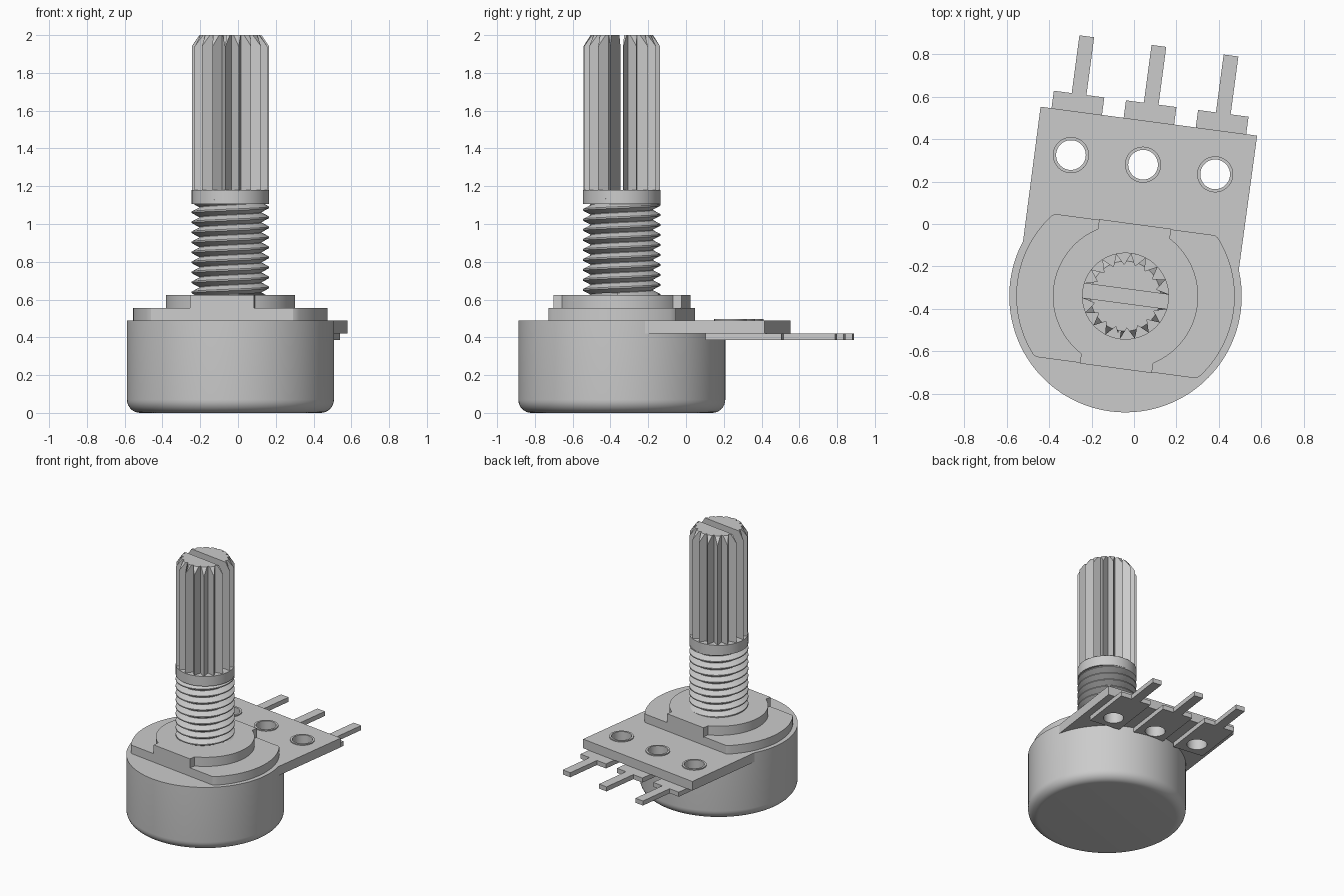
import bpy, bmesh
from math import sin, cos, pi, radians
from mathutils import Matrix

if "Cube" in bpy.data.objects:
    bpy.data.objects.remove(bpy.data.objects["Cube"])

# Whole part is turned slightly about the shaft axis
PLACE = Matrix.Translation((-0.04, -0.34, 0)) @ Matrix.Rotation(radians(-7.6), 4, 'Z')

grey = bpy.data.materials.new("plain_grey")
grey.use_nodes = True
grey.diffuse_color = (0.6, 0.6, 0.6, 1)
grey.node_tree.nodes["Principled BSDF"].inputs["Base Color"].default_value = grey.diffuse_color


def finish(name, bm):
    bmesh.ops.recalc_face_normals(bm, faces=bm.faces)
    mesh = bpy.data.meshes.new(name)
    bm.to_mesh(mesh)
    bm.free()
    mesh.materials.append(grey)
    ob = bpy.data.objects.new(name, mesh)
    bpy.context.collection.objects.link(ob)
    ob.matrix_world = PLACE
    return ob


def select(ob):
    bpy.ops.object.select_all(action='DESELECT')
    ob.select_set(True)
    bpy.context.view_layer.objects.active = ob


def smooth(ob, angle=30):
    select(ob)
    bpy.ops.object.shade_smooth_by_angle(angle=radians(angle))


def arc(r, start, end, n, x=0, y=0):
    angles = [radians(start + (end - start) * i / n) for i in range(n + 1)]
    return [(x + r * cos(a), y + r * sin(a)) for a in angles]


def circle(r, n=96, x=0, y=0):
    return arc(r, 0, 360, n, x, y)[:-1]


def prism(name, outline, z0, z1):
    bm = bmesh.new()
    face = bm.faces.new([bm.verts.new((x, y, z0)) for x, y in outline])
    top = bmesh.ops.extrude_face_region(bm, geom=[face])["geom"]
    verts = [v for v in top if isinstance(v, bmesh.types.BMVert)]
    bmesh.ops.translate(bm, verts=verts, vec=(0, 0, z1 - z0))
    return finish(name, bm)


def lathe(name, profile, n=96, x=0, y=0, closed=False):
    """Turn (radius, z) points about a vertical axis; open profiles get end caps."""
    bm = bmesh.new()
    rings = [[bm.verts.new((px, py, z)) for px, py in circle(r, n, x, y)] for r, z in profile]
    pairs = list(zip(rings, rings[1:]))
    if closed:
        pairs.append((rings[-1], rings[0]))
    else:
        bm.faces.new(rings[0])
        bm.faces.new(rings[-1])
    for a, b in pairs:
        for i in range(n):
            j = (i + 1) % n
            bm.faces.new((a[i], a[j], b[j], b[i]))
    return finish(name, bm)


def cut(ob, cutter, operation='DIFFERENCE'):
    cutter.hide_render = True
    mod = ob.modifiers.new("cut", 'BOOLEAN')
    mod.object, mod.operation, mod.solver = cutter, operation, 'EXACT'
    bpy.context.view_layer.update()
    select(ob)
    bpy.ops.object.modifier_apply(modifier=mod.name)
    bpy.data.objects.remove(cutter)


# Round can with a filleted bottom edge
R, FILLET = 0.548, 0.07
fillet = [(R - FILLET + x, FILLET + y) for x, y in arc(FILLET, -90, 0, 8)]
smooth(lathe("body_can", fillet + [(R, 0.49)], 128))

# Cover plate: disc with two flats
plate = [(x, max(-0.34, min(0.34, y))) for x, y in circle(0.515, 144)]
smooth(prism("cover_plate", plate, 0.485, 0.555))

# Raised boss with square tabs front and back
tab = 0.171
boss = arc(0.3425, -60, 60, 40) + [(tab, 0.343), (-tab, 0.343)]
boss += [(-x, -y) for x, y in boss]
smooth(prism("bushing_boss", boss, 0.55, 0.625))

# Terminal board wrapped around the can
board = prism("terminal_board",
              [(0.515, 0.832), (-0.515, 0.832)] + arc(R - 0.002, 160, 20, 40), 0.42, 0.49)

# Terminals, eyelets and their holes
for side, px in (("right", -0.343), ("middle", 0), ("left", 0.343)):
    half = [(0.12, 0.51), (0.12, 0.915), (0.035, 0.915), (0.035, 1.19)]
    outline = [(px + x, y) for x, y in half] + [(px - x, y) for x, y in reversed(half)]
    terminal = prism(side + "_terminal", outline, 0.385, 0.42)
    for part in (board, terminal):
        cut(part, prism("hole_cutter", circle(0.07, 48, px, 0.625), 0.3, 0.6))
    smooth(terminal)
    smooth(lathe(side + "_eyelet", [(0.07, 0.48), (0.085, 0.48), (0.085, 0.498), (0.07, 0.498)],
                 48, px, 0.625, closed=True))
smooth(board)

# Threaded bushing: a helical strip of crests and roots
PITCH, TURNS, SEG = 0.053, 10, 64
THREAD = [(0.165, 0.0), (0.205, 0.4), (0.205, 0.55), (0.165, 0.95)]
bm = bmesh.new()
rows = []
for i in range(SEG * TURNS + 1):
    a = 2 * pi * i / SEG
    rows.append([bm.verts.new((r * cos(a), r * sin(a), 0.585 + PITCH * (i / SEG + h)))
                 for r, h in THREAD + [(0.165, 1.0)]])
for a, b in zip(rows, rows[1:]):
    for k in range(len(THREAD)):
        bm.faces.new((a[k], b[k], b[k + 1], a[k + 1]))
bmesh.ops.remove_doubles(bm, verts=bm.verts, dist=0.0005)
smooth(finish("threaded_bushing", bm))

# Collar under the shaft
smooth(lathe("shaft_collar", [(0.205, 1.105), (0.205, 1.18)]))

# Knurled shaft: pointed teeth, chamfered tip, slot down the middle
TEETH = 18
star = [(r * cos(pi * i / TEETH), r * sin(pi * i / TEETH))
        for i in range(2 * TEETH) for r in [0.205 if i % 2 else 0.15]]
shaft = prism("knurled_shaft", star, 1.175, 2.0)
cut(shaft, lathe("tip_cutter", [(0.25, 1.1), (0.25, 1.8725), (0.165, 2.0), (0.1583, 2.01)]), 'INTERSECT')
cut(shaft, prism("slot_cutter", [(-0.3, -0.034), (0.3, -0.034), (0.3, 0.034), (-0.3, 0.034)], 1.18, 2.1))
